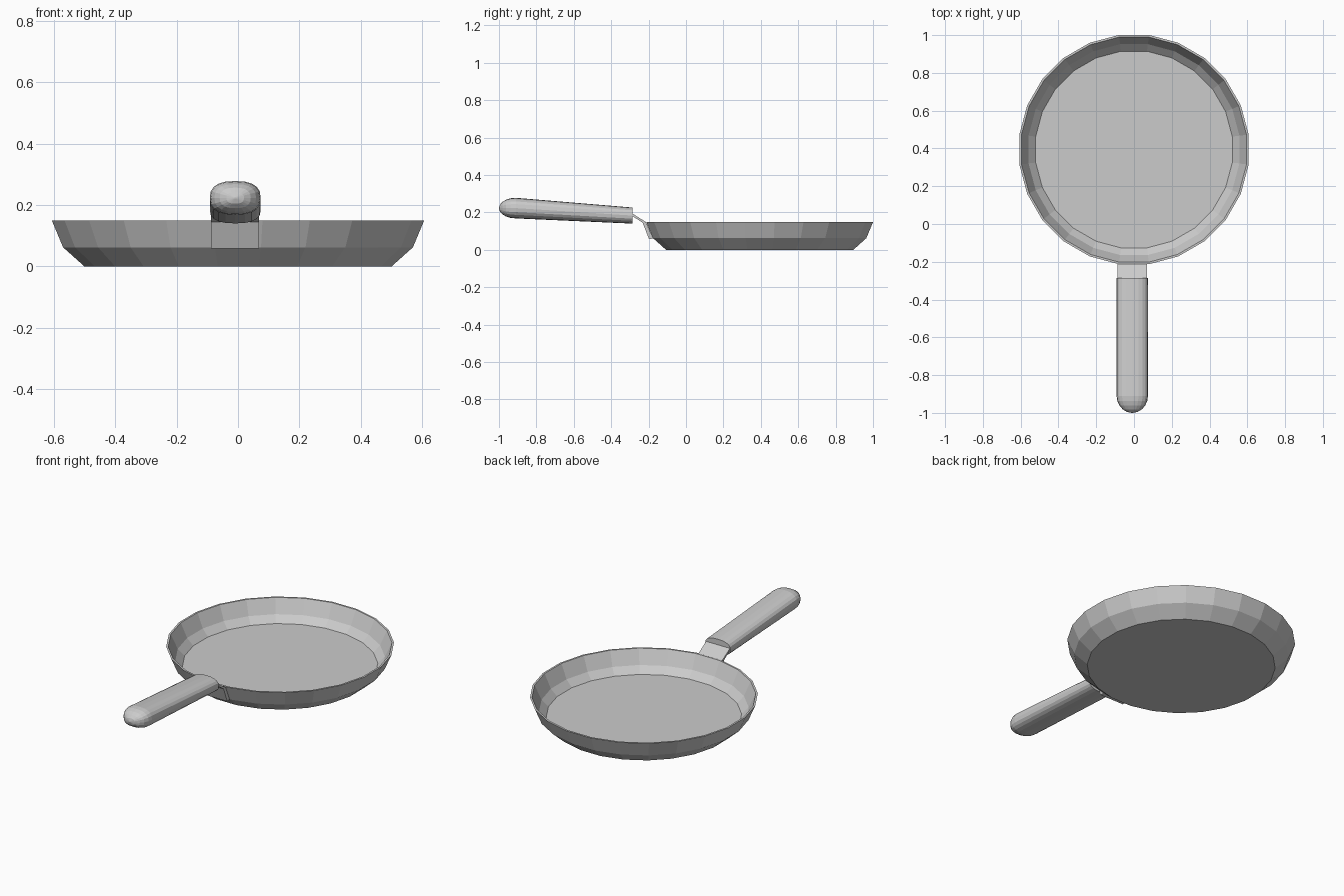
import bpy, bmesh
from math import sin, cos, pi, copysign

if "Cube" in bpy.data.objects:
    bpy.data.objects.remove(bpy.data.objects["Cube"])


def loft(name, rings):
    """Skin a list of equal-length point rings and cap both ends."""
    bm = bmesh.new()
    loops = [[bm.verts.new(p) for p in ring] for ring in rings]
    n = len(loops[0])
    for a, b in zip(loops, loops[1:]):
        for i in range(n):
            j = (i + 1) % n
            bm.faces.new((a[i], a[j], b[j], b[i]))
    bm.faces.new(loops[0])
    bm.faces.new(loops[-1])
    bmesh.ops.recalc_face_normals(bm, faces=bm.faces)
    mesh = bpy.data.meshes.new(name)
    bm.to_mesh(mesh)
    bm.free()
    obj = bpy.data.objects.new(name, mesh)
    bpy.context.collection.objects.link(obj)
    return obj


# Pan body: 24-sided lathe, outer wall up, over the rim, down to the floor
SIDES, CENTRE_Y = 24, 0.394
profile = [(0.505, 0), (0.575, 0.062), (0.612, 0.15),
           (0.601, 0.15), (0.563, 0.068), (0.525, 0.03)]


def pan_ring(r, z):
    angles = [(i + 0.5) * 2 * pi / SIDES for i in range(SIDES)]
    return [(r * cos(a), CENTRE_Y + r * sin(a), z) for a in angles]


loft("pan_body", [pan_ring(r, z) for r, z in profile])

# Bracket: bent metal strip from the wall into the handle
strip = [(-0.175, 0.06), (-0.215, 0.149), (-0.30, 0.202),
         (-0.30, 0.189), (-0.232, 0.145), (-0.198, 0.058)]
loft("handle_bracket", [[(x, y, z) for y, z in strip] for x in (-0.088, 0.068)])

# Handle: rounded grip rising away from the pan, with a domed end
AXIS_X, SECTION = -0.009, 20


def grip_ring(y, z, half_w, half_h):
    ring = []
    for i in range(SECTION):
        a = i * 2 * pi / SECTION
        c, s = cos(a), sin(a)
        ring.append((AXIS_X + half_w * copysign(abs(c) ** 0.8, c), y,
                     z + half_h * copysign(abs(s) ** 0.8, s)))
    return ring


rings = [grip_ring(-0.285, 0.183, 0.083, 0.043)]
for k in range(6):
    t = k / 5 * pi / 2 * 0.97
    rings.append(grip_ring(-0.91 - 0.09 * sin(t), 0.223,
                           0.083 * cos(t), 0.055 * cos(t)))
loft("handle_grip", rings)
